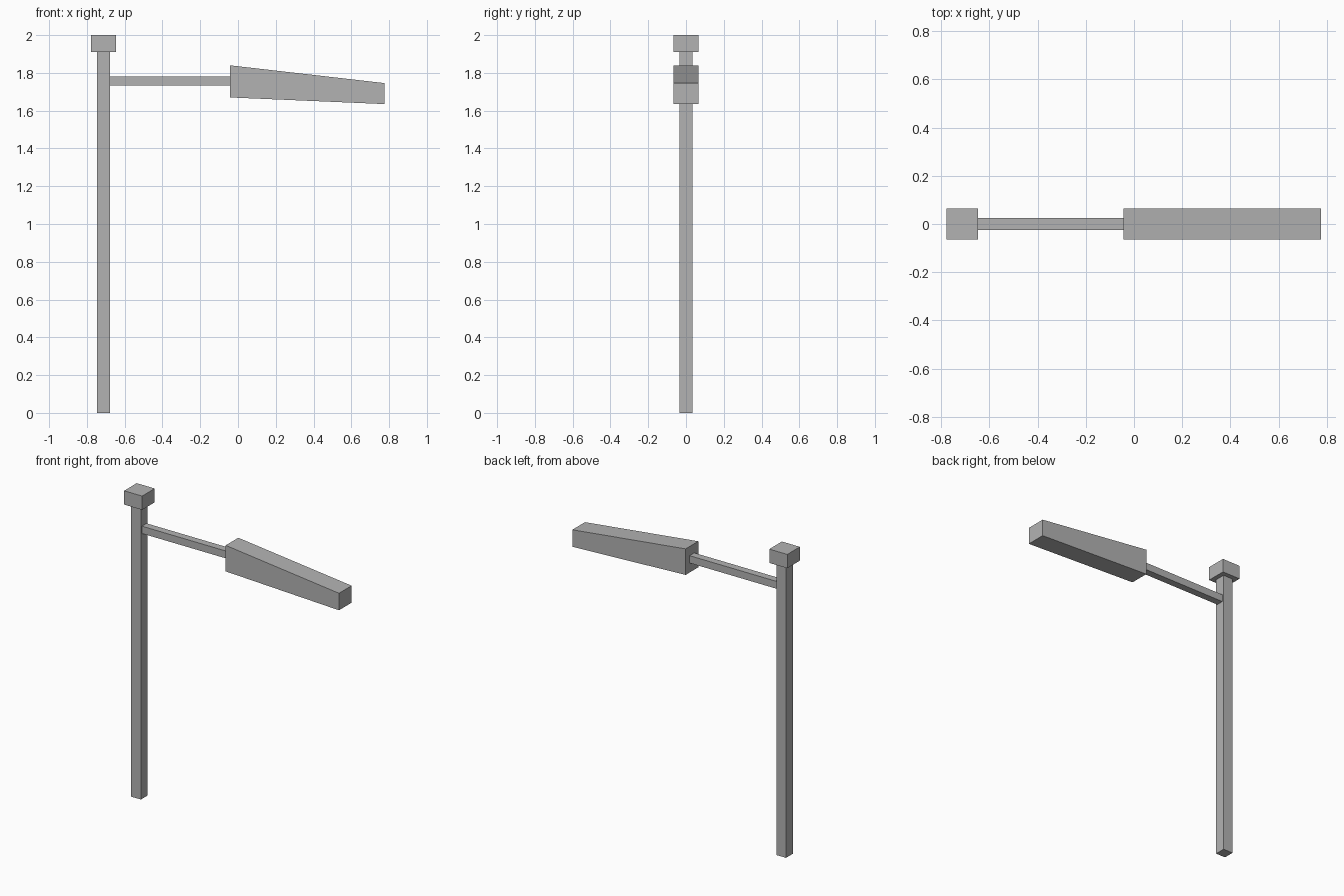
import bpy
import bmesh

cube = bpy.data.objects.get("Cube")
if cube:
    bpy.data.objects.remove(cube, do_unlink=True)

metal = bpy.data.materials.new("grey metal")
metal.use_nodes = True
GREY = (0.45, 0.45, 0.45, 1.0)
metal.diffuse_color = GREY
metal.node_tree.nodes["Principled BSDF"].inputs["Base Color"].default_value = GREY


def beam(name, profile, half_depth):
    """Extrude a profile drawn in the x-z plane evenly about y = 0."""
    bm = bmesh.new()
    face = bm.faces.new([bm.verts.new((x, -half_depth, z)) for x, z in profile])
    side = bmesh.ops.extrude_face_region(bm, geom=[face])["geom"]
    verts = [v for v in side if isinstance(v, bmesh.types.BMVert)]
    bmesh.ops.translate(bm, verts=verts, vec=(0, 2 * half_depth, 0))
    bmesh.ops.recalc_face_normals(bm, faces=bm.faces)
    mesh = bpy.data.meshes.new(name)
    bm.to_mesh(mesh)
    bm.free()
    mesh.materials.append(metal)
    obj = bpy.data.objects.new(name, mesh)
    bpy.context.collection.objects.link(obj)
    return obj


def box(name, x0, x1, z0, z1, half_depth):
    return beam(name, [(x0, z0), (x1, z0), (x1, z1), (x0, z1)], half_depth)


# Upright post and its square cap
box("post", -0.747, -0.677, 0.0, 1.91, 0.035)
box("post_cap", -0.777, -0.647, 1.91, 2.0, 0.065)

# Thin horizontal arm
box("arm", -0.677, -0.043, 1.732, 1.78, 0.024)

# Tapered head sloping down toward its tip
beam("tapered_head",
     [(-0.043, 1.67), (0.775, 1.635), (0.775, 1.746), (-0.043, 1.84)], 0.065)
